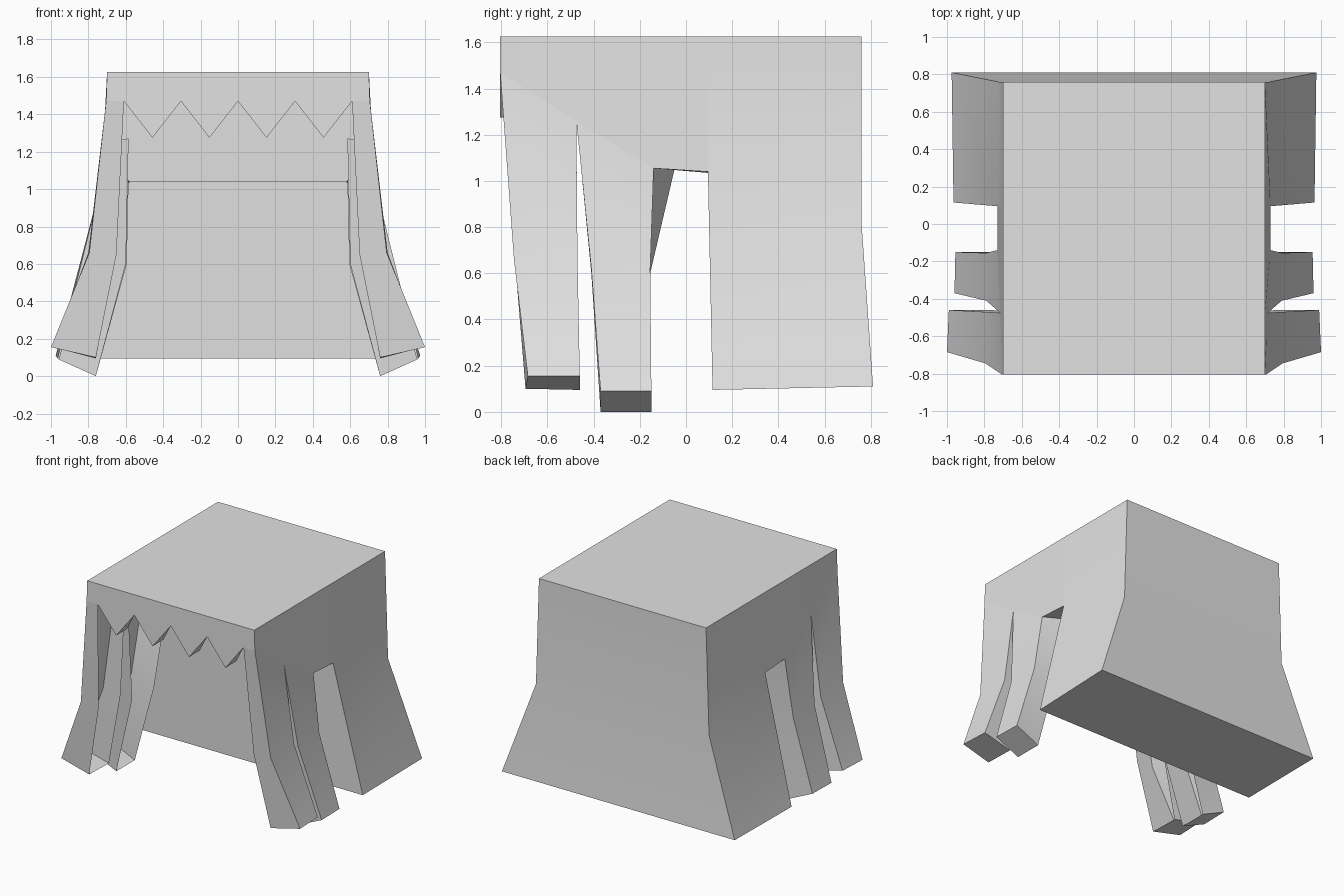
import bpy
import bmesh

old = bpy.data.objects.get("Cube")
if old:
    bpy.data.objects.remove(old, do_unlink=True)

grey = bpy.data.materials.new("light grey")
grey.use_nodes = True
colour = (0.76, 0.76, 0.76, 1)
grey.diffuse_color = colour
grey.node_tree.nodes["Principled BSDF"].inputs["Base Color"].default_value = colour


def finish(name, bm, mirror=False):
    """Turn a bmesh into a softly shaded object."""
    bmesh.ops.recalc_face_normals(bm, faces=bm.faces)
    mesh = bpy.data.meshes.new(name)
    bm.to_mesh(mesh)
    bm.free()
    mesh.materials.append(grey)
    obj = bpy.data.objects.new(name, mesh)
    bpy.context.collection.objects.link(obj)
    if mirror:
        mod = obj.modifiers.new("mirror", "MIRROR")
        mod.use_mirror_merge = False
    bpy.ops.object.select_all(action="DESELECT")
    obj.select_set(True)
    bpy.context.view_layer.objects.active = obj
    bpy.ops.object.shade_smooth_by_angle(angle=0.6)


def loft(name, rows, cap_first=False, cap_last=False, mirror=False):
    """Skin a row of equal open paths, closing the chosen ends."""
    bm = bmesh.new()
    rows = [[bm.verts.new(p) for p in row] for row in rows]
    for a, b in zip(rows, rows[1:]):
        for i in range(len(a) - 1):
            bm.faces.new((a[i], a[i + 1], b[i + 1], b[i]))
    if cap_first:
        bm.faces.new(rows[0])
    if cap_last:
        bm.faces.new(rows[-1])
    finish(name, bm, mirror)


TOP, WIDE = 1.625, 0.7
FRONT, WALL = -0.805, 0.095
PEAK, TIP = 1.47, 1.275


def arch(y, x, z):
    """Section across the hollow crown."""
    return [(-x, y, z), (-WIDE, y, TOP), (WIDE, y, TOP), (x, y, z)]


# Hollow crown: top and upper sides
loft("crown", [
    arch(FRONT, 0.705, PEAK),
    arch(-0.475, 0.715, 1.26),
    arch(-0.14, 0.73, 1.055),
    arch(WALL, 0.73, 1.04),
])

# Pointed fringe, with a small fin behind each point
bm = bmesh.new()
zigzag = [bm.verts.new(((i - 4) * 0.1525, FRONT, TIP if i % 2 else PEAK)) for i in range(9)]
corners = [(0.705, FRONT, PEAK), (WIDE, FRONT, TOP), (-WIDE, FRONT, TOP), (-0.705, FRONT, PEAK)]
bm.faces.new(zigzag + [bm.verts.new(p) for p in corners])
for i in range(1, 9, 2):
    behind = bm.verts.new((zigzag[i].co.x, FRONT + 0.13, TIP))
    bm.faces.new((zigzag[i - 1], zigzag[i], behind))
    bm.faces.new((zigzag[i], zigzag[i + 1], behind))
finish("fringe", bm)


def back_path(front, back):
    """Open path around the back from a front and a back corner."""
    (fx, fy, fz), (bx, by, bz) = front, back
    return [(-fx, fy, fz), (-bx, by, bz), (bx, by, bz), (fx, fy, fz)]


# Back hair, flaring at the bottom
loft("back_hair", [
    back_path((WIDE, WALL, TOP), (WIDE, 0.76, TOP)),
    back_path((0.73, WALL, 1.04), (0.725, 0.76, 0.82)),
    back_path((0.965, 0.115, 0.095), (0.975, 0.81, 0.11)),
], cap_first=True, cap_last=True)

# Front wall of the back hair
loft("inner_wall", [
    [(-0.73, WALL, 1.04), (0.73, WALL, 1.04)],
    [(-0.965, 0.115, 0.095), (0.965, 0.115, 0.095)],
])

# Underside of the crown over the side gap
loft("gap_roof", [
    [(0.73, -0.14, 1.055), (0.73, WALL, 1.04)],
    [(0.585, -0.05, 1.05), (0.58, WALL, 1.035)],
], mirror=True)

# Side locks, open on the inside: inner front, outer front, outer back, inner back
loft("front_lock", [
    [(0.61, FRONT, PEAK), (0.705, FRONT, PEAK), (0.715, -0.475, 1.26), (0.62, -0.475, 1.27)],
    [(0.65, -0.74, 0.65), (0.795, -0.745, 0.66), (0.8, -0.47, 0.66), (0.655, -0.47, 0.65)],
    [(0.76, -0.695, 0.1), (1, -0.685, 0.155), (0.99, -0.46, 0.155), (0.76, -0.46, 0.095)],
], cap_last=True, mirror=True)

loft("rear_lock", [
    [(0.585, -0.475, 1.27), (0.715, -0.475, 1.26), (0.73, -0.14, 1.055), (0.585, -0.05, 1.05)],
    [(0.6, -0.41, 0.6), (0.79, -0.41, 0.62), (0.79, -0.155, 0.62), (0.595, -0.155, 0.6)],
    [(0.76, -0.37, 0), (0.96, -0.37, 0.09), (0.955, -0.15, 0.09), (0.76, -0.15, 0)],
], cap_last=True, mirror=True)
